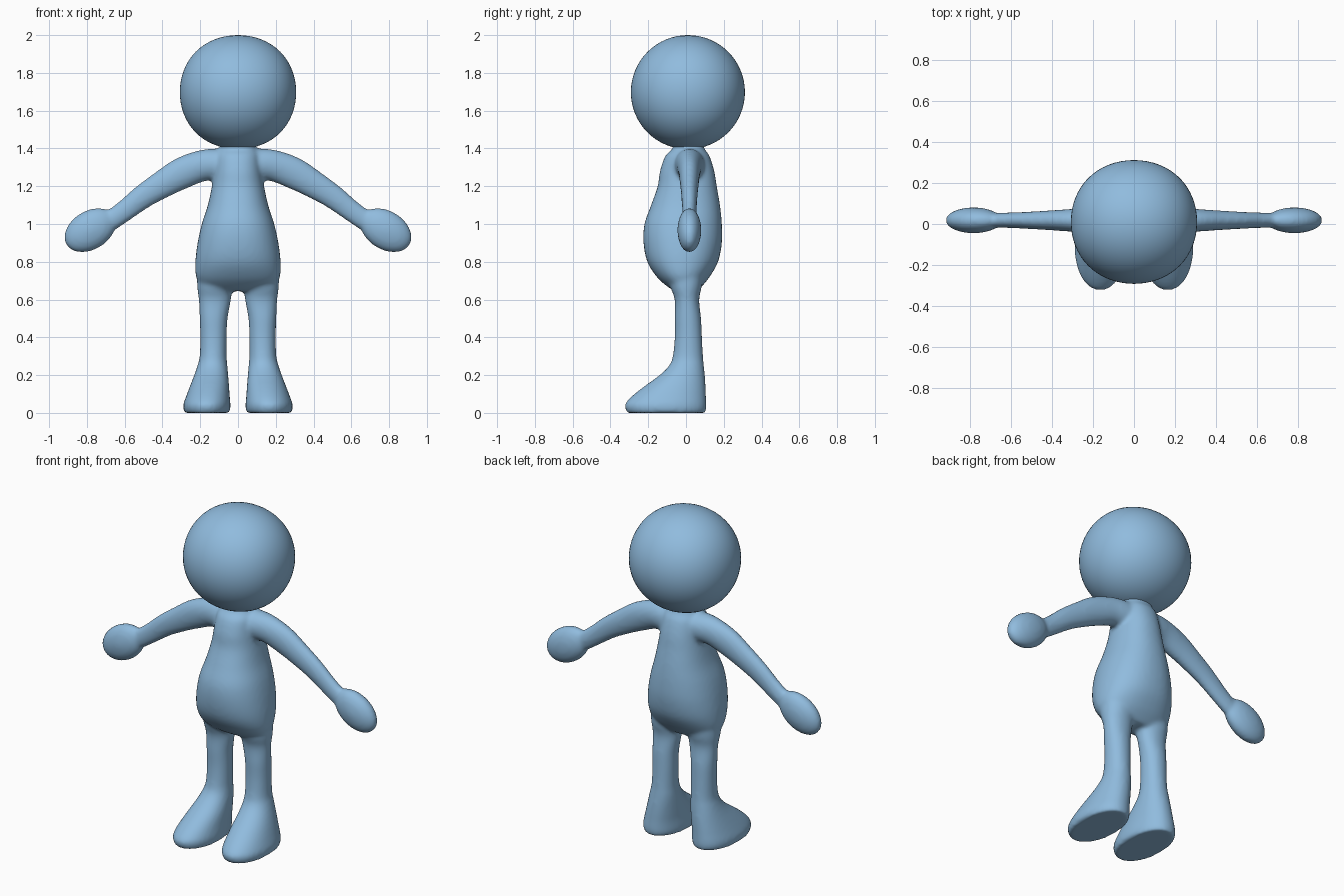
import bpy, bmesh, math
from mathutils import Vector

if "Cube" in bpy.data.objects:
    bpy.data.objects.remove(bpy.data.objects["Cube"])

blue = bpy.data.materials.new("soft blue")
blue.diffuse_color = (0.28, 0.50, 0.73, 1)
blue.use_nodes = True
blue.node_tree.nodes["Principled BSDF"].inputs["Base Color"].default_value = blue.diffuse_color
SIDES = 40


def spline(rows, steps=5):
    """Smoothly interpolate rows of numbers (Catmull-Rom)."""
    out = []
    for i in range(len(rows) - 1):
        a, b = rows[max(i - 1, 0)], rows[i]
        c, d = rows[i + 1], rows[min(i + 2, len(rows) - 1)]
        for s in range(steps):
            t = s / steps
            out.append([0.5 * (2 * q + (r - p) * t + (2 * p - 5 * q + 4 * r - w) * t * t
                               + (3 * q - p - 3 * r + w) * t ** 3)
                        for p, q, r, w in zip(a, b, c, d)])
    return out + [list(rows[-1])]


def loft(bm, rings):
    """Skin a list of rings and close both ends."""
    loops = [[bm.verts.new(p) for p in ring] for ring in rings]
    for a, b in zip(loops, loops[1:]):
        for i in range(SIDES):
            j = (i + 1) % SIDES
            bm.faces.new((a[i], a[j], b[j], b[i]))
    bm.faces.new(loops[0][::-1])
    bm.faces.new(loops[-1])


def oval(power=1.0):
    for i in range(SIDES):
        a = 2 * math.pi * i / SIDES
        c, s = math.cos(a), math.sin(a)
        yield math.copysign(abs(c) ** power, c), math.copysign(abs(s) ** power, s)


def upright(bm, rows, power=1.0):
    """Rows hold z, x min, x max, y min, y max."""
    loft(bm, [[Vector(((x0 + x1) / 2 + u * (x1 - x0) / 2,
                       (y0 + y1) / 2 + v * (y1 - y0) / 2, z)) for u, v in oval(power)]
              for z, x0, x1, y0, y1 in spline(rows)])


def limb(bm, rows, side):
    """Rows hold x, z, half thickness, half depth along a path in the xz plane."""
    pts = spline(rows)
    rings = []
    for i, (x, z, h, d) in enumerate(pts):
        p, n = pts[max(i - 1, 0)], pts[min(i + 1, len(pts) - 1)]
        t = Vector((n[0] - p[0], n[1] - p[1])).normalized()
        rings.append([Vector((side * (x - t.y * h * u), 0.018 + d * v, z + t.x * h * u))
                      for u, v in oval()])
    loft(bm, rings)


def make(name, bm):
    bmesh.ops.recalc_face_normals(bm, faces=bm.faces)
    me = bpy.data.meshes.new(name)
    bm.to_mesh(me)
    bm.free()
    me.materials.append(blue)
    ob = bpy.data.objects.new(name, me)
    bpy.context.collection.objects.link(ob)
    me.shade_smooth()
    return ob


# Torso, neck, legs and arms, fused into one soft skin
bm = bmesh.new()
torso = [(1.44, .08, -.06, .085), (1.395, .10, -.075, .10), (1.36, .115, -.11, .125),
         (1.28, .125, -.138, .15), (1.20, .138, -.15, .163), (1.10, .16, -.185, .18),
         (1.00, .192, -.22, .19), (.90, .214, -.225, .19), (.80, .226, -.205, .17),
         (.72, .222, -.155, .125), (.67, .19, -.10, .085), (.645, .12, -.06, .06)]
upright(bm, [(z, -w, w, f, b) for z, w, f, b in torso], 0.9)

leg = [(.80, .04, .215, -.09, .09), (.68, .03, .217, -.085, .085), (.60, .037, .208, -.06, .07),
       (.50, .055, .203, -.06, .08), (.40, .06, .20, -.06, .085), (.30, .06, .203, -.07, .09),
       (.25, .056, .215, -.09, .095), (.20, .052, .232, -.14, .10), (.14, .047, .255, -.222, .104),
       (.09, .044, .274, -.285, .106), (.05, .04, .288, -.321, .108), (.025, .04, .29, -.322, .108),
       (.0, .045, .284, -.312, .104)]
arm = [(.02, 1.31, .08, .085), (.12, 1.315, .084, .078), (.20, 1.306, .083, .066),
       (.30, 1.267, .084, .056), (.40, 1.21, .074, .049), (.50, 1.147, .065, .043),
       (.60, 1.07, .057, .038), (.67, 1.02, .055, .037)]
for side in (1, -1):
    upright(bm, [(z, *sorted((side * a, side * b)), f, k) for z, a, b, f, k in leg], 0.95)
    limb(bm, arm, side)
    # Egg-shaped hand, tilted down and outwards
    hand = []
    for i in range(17):
        a = math.pi * (0.02 + 0.96 * i / 16)
        along, r = -0.148 * math.cos(a), math.sin(a)
        hand.append((.783 + .85 * along, .967 - .53 * along, .103 * r, .063 * r))
    limb(bm, hand, side)

body = make("body", bm)
remesh = body.modifiers.new("fuse", 'REMESH')
remesh.mode = 'VOXEL'
remesh.voxel_size = 0.011
remesh.use_smooth_shade = True
soft = body.modifiers.new("soften", 'SMOOTH')
soft.factor = 0.5
soft.iterations = 10

# Round head, slightly broad across the cheeks
bm = bmesh.new()
bmesh.ops.create_uvsphere(bm, u_segments=64, v_segments=32, radius=1)
for v in bm.verts:
    x, y, z = v.co
    v.co = (.302 * x * (1.02 + .06 * (1 - x * x)), .01 + .302 * y, 1.698 + .302 * z)
make("head", bm)
